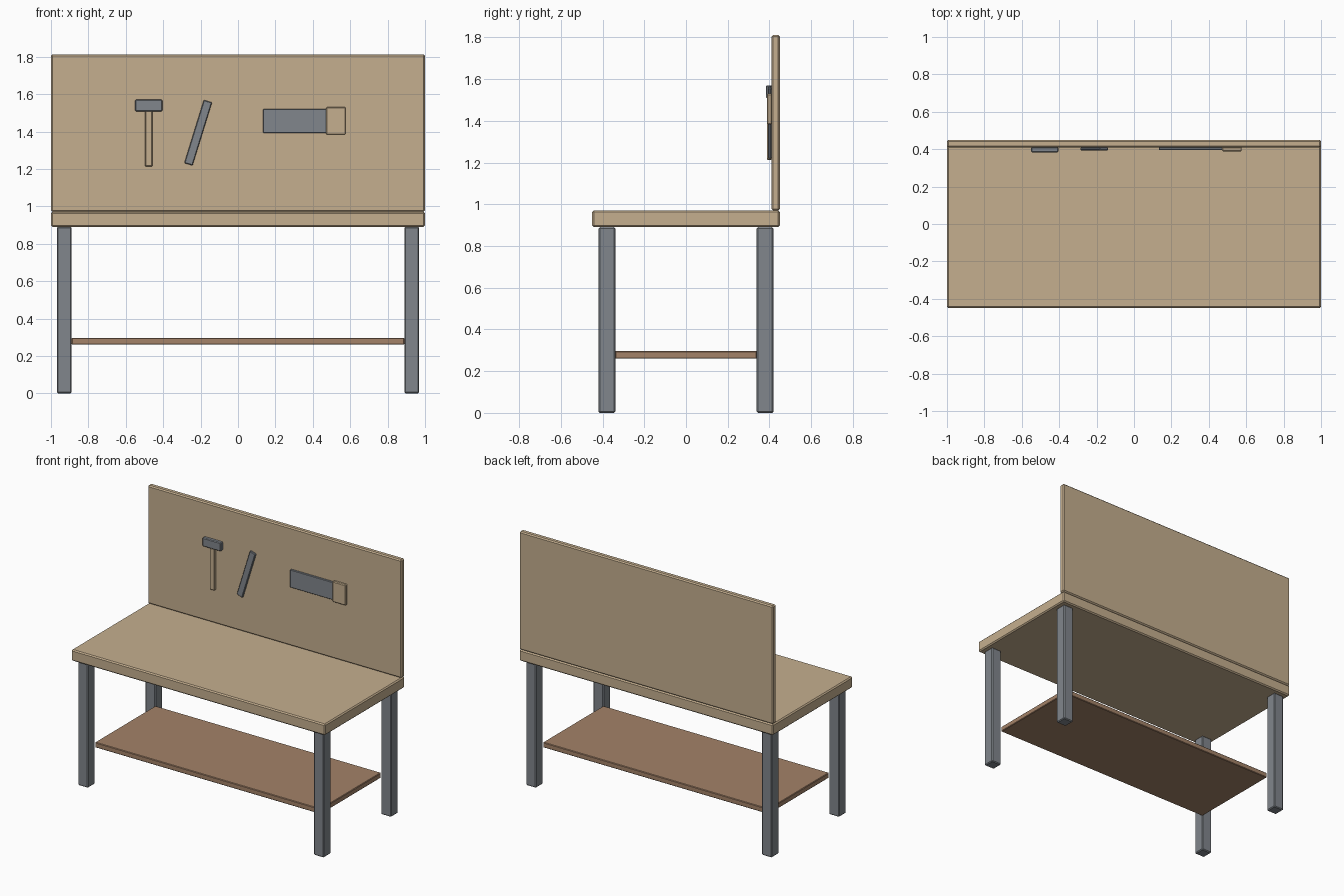
import bpy
import math

if "Cube" in bpy.data.objects:
    bpy.data.objects.remove(bpy.data.objects["Cube"])


def material(name, color):
    m = bpy.data.materials.new(name)
    m.diffuse_color = (*color, 1)
    m.use_nodes = True
    m.node_tree.nodes["Principled BSDF"].inputs["Base Color"].default_value = m.diffuse_color
    return m


wood = material("light_wood", (0.56, 0.43, 0.275))
metal = material("grey_metal", (0.22, 0.24, 0.265))
shelf_wood = material("brown_wood", (0.37, 0.225, 0.14))


def box(name, x, y, z, mat, bevel=0.006, tilt=0):
    """Bevelled box from (min, max) ranges, optionally tilted about y."""
    bpy.ops.mesh.primitive_cube_add(
        size=1, location=[(a + b) / 2 for a, b in (x, y, z)], rotation=(0, tilt, 0))
    ob = bpy.context.object
    ob.name = name
    ob.scale = [b - a for a, b in (x, y, z)]
    bpy.ops.object.transform_apply(location=False, rotation=False, scale=True)
    mod = ob.modifiers.new("bevel", "BEVEL")
    mod.width = bevel
    mod.segments = 1
    ob.data.materials.append(mat)
    return ob


# Bench: worktop, back panel, lower shelf
box("worktop", (-1, 1), (-0.45, 0.45), (0.89, 0.97), wood, 0.008)
box("back_panel", (-1, 1), (0.41, 0.45), (0.97, 1.812), wood, 0.008)
box("lower_shelf", (-0.89, 0.89), (-0.34, 0.34), (0.26, 0.297), shelf_wood, 0.004)

# Four legs
for sx, side in ((-1, "left"), (1, "right")):
    for sy, end in ((-1, "front"), (1, "back")):
        cx, cy = sx * 0.929, sy * 0.379
        box(f"{end}_{side}_leg", (cx - 0.04, cx + 0.04), (cy - 0.04, cy + 0.04),
            (0, 0.89), metal)

# Hammer
box("hammer_handle", (-0.496, -0.458), (0.388, 0.41), (1.213, 1.51), wood, 0.004)
box("hammer_head", (-0.55, -0.405), (0.383, 0.412), (1.508, 1.57), metal, 0.005)

# Tilted chisel
box("chisel", (-0.236, -0.19), (0.393, 0.41), (1.217, 1.57), metal, 0.004,
    math.radians(17.2))

# Saw
box("saw_blade", (0.133, 0.473), (0.395, 0.41), (1.393, 1.52), metal, 0.003)
box("saw_handle", (0.471, 0.576), (0.388, 0.412), (1.383, 1.53), wood, 0.005)
